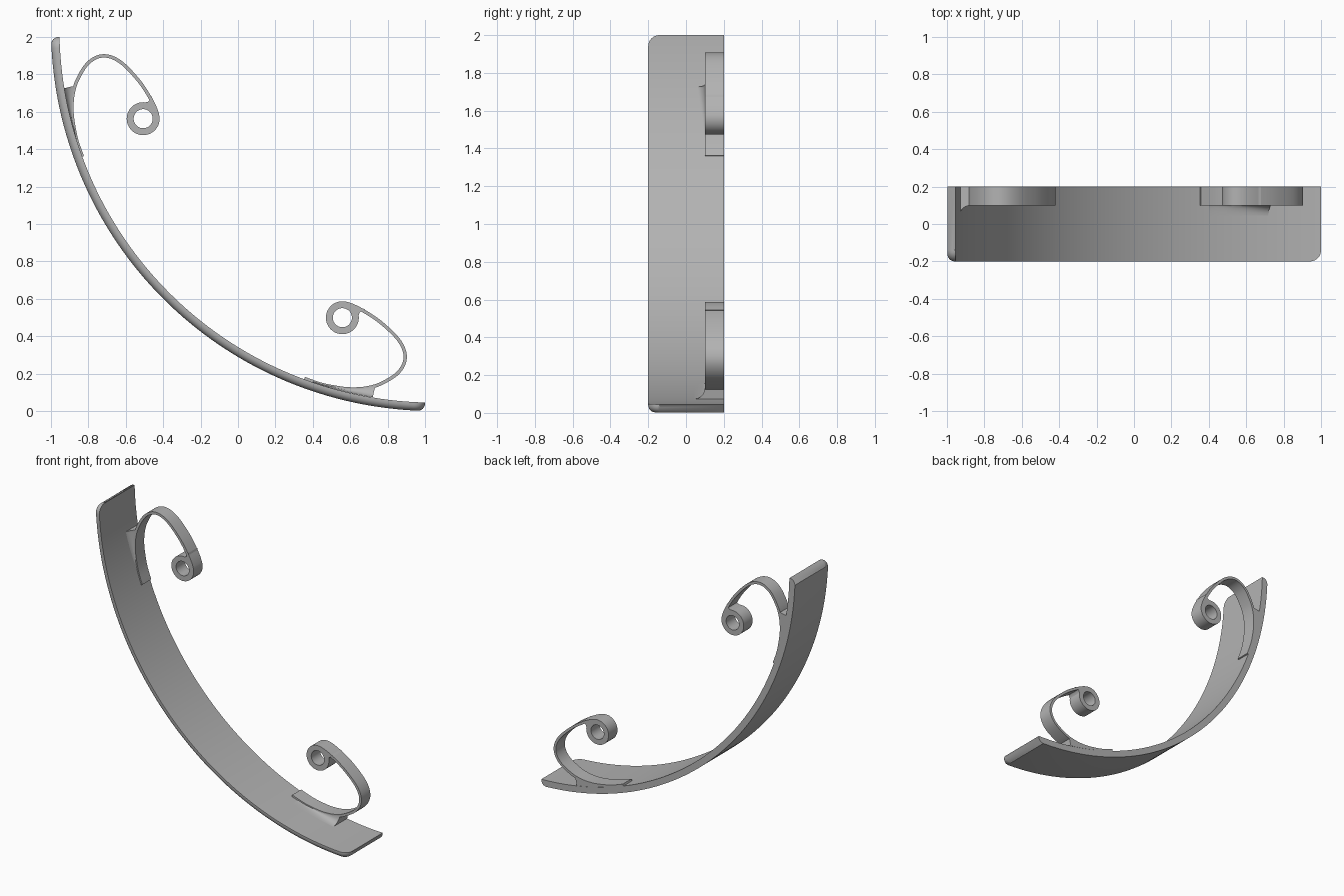
import bpy, bmesh, math
from mathutils import Vector

cube = bpy.data.objects.get("Cube")
if cube:
    bpy.data.objects.remove(cube, do_unlink=True)

grey = bpy.data.materials.new("satin grey")
grey.use_nodes = True
colour = (0.45, 0.45, 0.45, 1)
grey.diffuse_color = colour
grey.node_tree.nodes["Principled BSDF"].inputs["Base Color"].default_value = colour

CENTRE = 1.05            # arc centre is (CENTRE, CENTRE + 1) in x, z
R_OUT, THICK = 2.05, 0.045
R_IN = R_OUT - THICK
BACK, SPRING_FRONT, BAND_FRONT = 0.2, 0.1, -0.2


def finish(name, bm):
    bmesh.ops.recalc_face_normals(bm, faces=bm.faces)
    mesh = bpy.data.meshes.new(name)
    bm.to_mesh(mesh)
    bm.free()
    mesh.materials.append(grey)
    ob = bpy.data.objects.new(name, mesh)
    bpy.context.collection.objects.link(ob)
    bpy.ops.object.select_all(action='DESELECT')
    ob.select_set(True)
    bpy.context.view_layer.objects.active = ob
    bpy.ops.object.shade_smooth_by_angle(angle=math.radians(30))
    return ob


def loft(name, rings, place=lambda p: p, closed=False):
    """Skin a row of equal closed rings, capping the ends unless it loops."""
    bm = bmesh.new()
    rows = [[bm.verts.new(place(p)) for p in ring] for ring in rings]
    n = len(rows[0])
    pairs = list(zip(rows, rows[1:]))
    if closed:
        pairs.append((rows[-1], rows[0]))
    else:
        bm.faces.new(rows[0])
        bm.faces.new(rows[-1])
    for a, b in pairs:
        for i in range(n):
            j = (i + 1) % n
            bm.faces.new((a[i], a[j], b[j], b[i]))
    return finish(name, bm)


def slab(x0z0, x1z1):
    """Ring across the spring width between two points of its outline."""
    (xa, za), (xb, zb) = x0z0, x1z1
    return [(xa, SPRING_FRONT, za), (xa, BACK, za), (xb, BACK, zb), (xb, SPRING_FRONT, zb)]


def smooth_path(pts, steps=8):
    """Catmull-Rom curve through the points."""
    p = [Vector(q) for q in pts]
    p = [2 * p[0] - p[1]] + p + [2 * p[-1] - p[-2]]
    out = []
    for a, b, c, d in zip(p, p[1:], p[2:], p[3:]):
        for k in range(steps):
            t = k / steps
            out.append(0.5 * (2 * b + (c - a) * t + (2 * a - 5 * b + 4 * c - d) * t * t
                              + (3 * b - a - 3 * c + d) * t ** 3))
    return out + [p[-2]]


# Curved band: outer edges filleted, two front corners rounded, back edge square
def band():
    end = math.asin(0.05 / R_IN)
    a0, a1 = math.pi + end, 1.5 * math.pi - end
    length = (a1 - a0) * R_OUT
    fillet, corner = 0.038, 0.06
    levels = [(0, 0)]
    for k in range(7):
        a = math.pi / 2 * k / 6
        levels.append((THICK - fillet + fillet * math.sin(a), fillet * (1 - math.cos(a))))

    def stations(inset):
        r = corner - inset
        quarter = [(inset + r * (1 - math.cos(a)), BAND_FRONT + inset + r * (1 - math.sin(a)))
                   for a in (math.pi / 2 * k / 8 for k in range(9))]
        mid = [(corner + (length - 2 * corner) * k / 64, BAND_FRONT + inset) for k in range(1, 64)]
        return quarter + mid + [(length - s, y) for s, y in reversed(quarter)]

    grid = []
    for depth, inset in levels:
        row = []
        for s, y in stations(inset):
            ang, r = a0 + s / R_OUT, R_IN + depth
            x, z = CENTRE + r * math.cos(ang), CENTRE + 1 + r * math.sin(ang)
            row.append(((x, y, z), (x, BACK, z)))
        grid.append(row)
    # each ring runs down the front edge levels and back up the rear ones
    rings = [[lv[i][0] for lv in grid] + [lv[i][1] for lv in reversed(grid)]
             for i in range(len(grid[0]))]
    loft("curved_band", rings)


band()

# Spring centreline from where it leaves the band to the eye
path = [(-0.832, 1.36), (-0.863, 1.45), (-0.881, 1.54), (-0.888, 1.61), (-0.883, 1.69),
        (-0.859, 1.77), (-0.80, 1.862), (-0.72, 1.899), (-0.63, 1.867), (-0.53, 1.765),
        (-0.462, 1.66), (-0.432, 1.59), (-0.432, 1.555)]
EYE = Vector((-0.507, 1.563))


def spring(prefix, place):
    line = smooth_path(path)
    # ribbon
    rings = []
    for i, p in enumerate(line):
        t = (line[min(i + 1, len(line) - 1)] - line[max(i - 1, 0)]).normalized()
        n = Vector((-t.y, t.x)) * 0.009
        rings.append(slab(p + n, p - n))
    loft(prefix + "_spring_ribbon", rings, place)

    # rolled eye
    rings = []
    for k in range(48):
        a = math.tau * k / 48
        d = Vector((math.cos(a), math.sin(a)))
        rings.append(slab(EYE + d * 0.051, EYE + d * 0.088))
    loft(prefix + "_spring_eye", rings, place, closed=True)

    # small web where the ribbon meets the eye
    web = [(-0.462, 1.685), (-0.472, 1.663), (-0.481, 1.654), (-0.50, 1.648), (-0.44, 1.61)]
    loft(prefix + "_eye_web", [[(x, y, z) for x, z in web] for y in (SPRING_FRONT, BACK)], place)

    # root gusset, flaring concavely from the ribbon onto the band
    rings = []
    for p in line[4:38]:
        if p.y > 1.75:
            break
        zb = min(p.y, 1.725)
        xb = CENTRE - math.sqrt(R_IN ** 2 - (CENTRE + 1 - zb) ** 2) - 0.004
        flare = 0.055
        ring = [(xb, BACK, zb), (p.x, BACK, p.y)]
        for k in range(7):
            a = math.pi / 2 * k / 6
            f = 1 - math.sin(a)
            ring.append((xb + (p.x - xb) * f, SPRING_FRONT - flare * (1 - math.cos(a)),
                         zb + (p.y - zb) * f))
        rings.append(ring)
    loft(prefix + "_spring_gusset", rings, place)


# The lower spring is the upper one mirrored across the band's diagonal
spring("upper", lambda p: p)
spring("lower", lambda p: (p[2] - 1.005, p[1], p[0] + 1.006))
